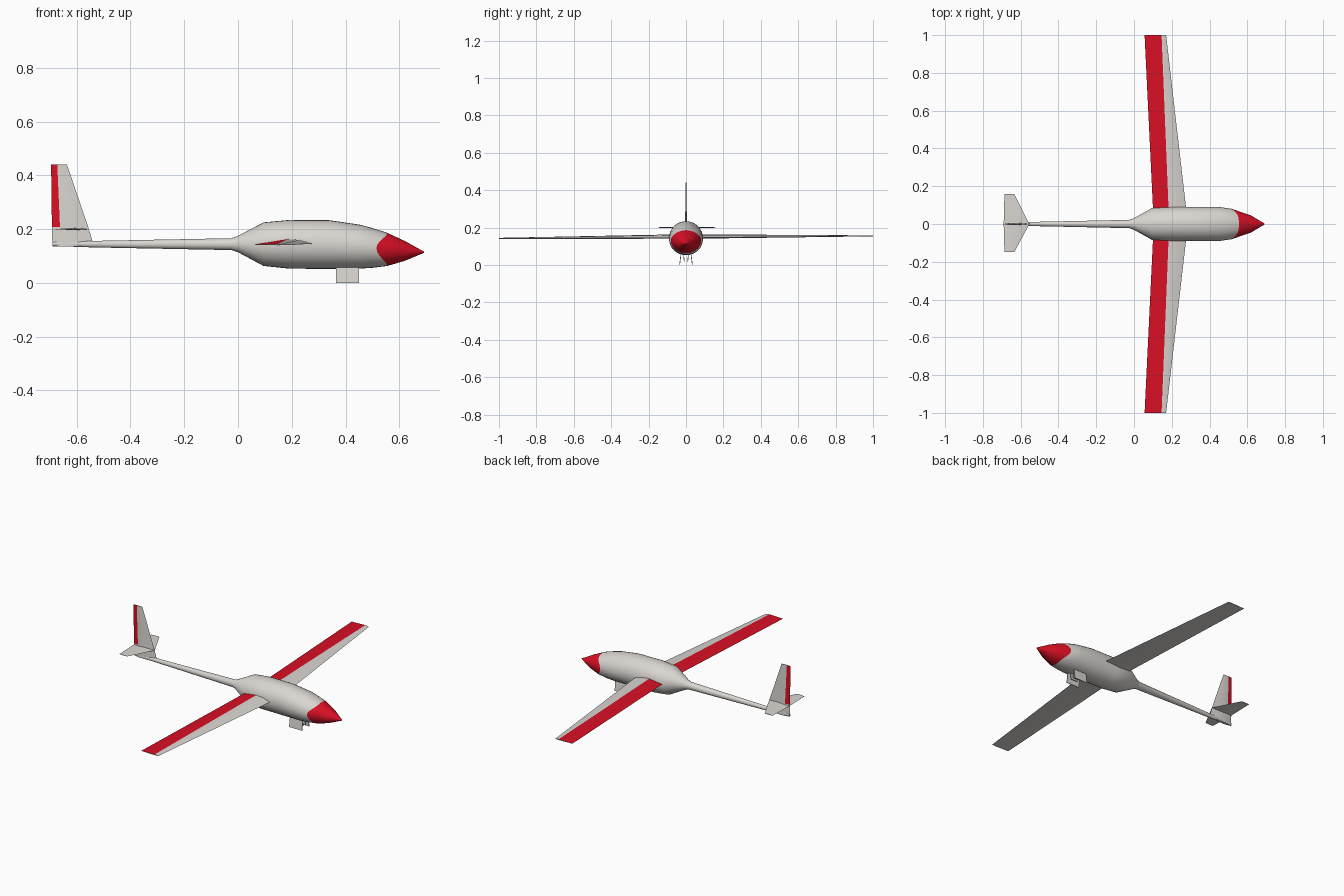
import bpy, bmesh, math

if "Cube" in bpy.data.objects:
    bpy.data.objects.remove(bpy.data.objects["Cube"])


def material(name, rgb):
    m = bpy.data.materials.new(name)
    m.diffuse_color = (*rgb, 1)
    m.use_nodes = True
    m.node_tree.nodes["Principled BSDF"].inputs["Base Color"].default_value = m.diffuse_color
    return m


MATS = [material("off_white", (0.70, 0.67, 0.64)), material("red", (0.70, 0.005, 0.018))]


def loft(name, sections, is_red=lambda s, k: False, angle=40):
    """Skin a list of equal-length closed sections, cap both ends."""
    bm = bmesh.new()
    rings = [[bm.verts.new(p) for p in sec] for sec in sections]
    n = len(rings[0])
    for s in range(len(rings) - 1):
        a, b = rings[s], rings[s + 1]
        for k in range(n):
            j = (k + 1) % n
            f = bm.faces.new((a[k], a[j], b[j], b[k]))
            f.material_index = int(is_red(s, k))
    bm.faces.new(rings[0])
    cap = bm.faces.new(rings[-1])
    cap.material_index = int(is_red(len(rings) - 2, 0) and n > 10)
    bmesh.ops.recalc_face_normals(bm, faces=bm.faces)
    me = bpy.data.meshes.new(name)
    bm.to_mesh(me)
    bm.free()
    for m in MATS:
        me.materials.append(m)
    ob = bpy.data.objects.new(name, me)
    bpy.context.collection.objects.link(ob)
    bpy.ops.object.select_all(action='DESELECT')
    bpy.context.view_layer.objects.active = ob
    ob.select_set(True)
    bpy.ops.object.shade_smooth_by_angle(angle=math.radians(angle))
    return ob


# fuselage stations: x, bottom z, top z, half width
STATIONS = [
    (-0.690, 0.137, 0.152, 0.006), (-0.540, 0.132, 0.156, 0.011),
    (-0.025, 0.122, 0.166, 0.022), (0.000, 0.114, 0.175, 0.031),
    (0.095, 0.063, 0.225, 0.084), (0.190, 0.053, 0.234, 0.091),
    (0.340, 0.052, 0.233, 0.091), (0.450, 0.053, 0.217, 0.090),
    (0.500, 0.056, 0.204, 0.084), (0.555, 0.063, 0.186, 0.073),
    (0.620, 0.082, 0.156, 0.045), (0.692, 0.112, 0.116, 0.002)]


def station(x):
    for a, b in zip(STATIONS, STATIONS[1:]):
        if x <= b[0]:
            t = (x - a[0]) / (b[0] - a[0])
            return [p + (q - p) * t for p, q in zip(a, b)]
    return STATIONS[-1]


def fuselage_ring(x0, spike=0.0, n=32):
    ring = []
    for i in range(n):
        a = 2 * math.pi * i / n
        x, lo, hi, w = station(x0 - spike * math.cos(a) ** 4)
        ring.append((x, w * math.cos(a), (lo + hi) / 2 + (hi - lo) / 2 * math.sin(a)))
    return ring


# the nose paint line sweeps back on the sides
rings = [fuselage_ring(s[0], 0.04 if s[0] in (0.5, 0.555) else 0) for s in STATIONS]
loft("fuselage", rings, lambda s, k: STATIONS[s][0] >= 0.555, 35)


# wings: red rear strip on the upper surface only
def wing_section(y, te, crest, le, z, th):
    return [(te, y, z), (crest, y, z + th), (crest + 0.5 * (le - crest), y, z + 0.75 * th),
            (le, y, z - 0.3 * th), (crest, y, z - 0.7 * th)]


for side, tip_z, name in ((1, 0.155, "left_wing"), (-1, 0.142, "right_wing")):
    loft(name, [wing_section(0.03 * side, 0.103, 0.185, 0.282, 0.150, 0.014),
                wing_section(side, 0.056, 0.146, 0.170, tip_z, 0.003)],
         lambda s, k: k == 0)


# tail fin with red rudder strip
def fin_section(z, te, hinge, le, th):
    mid = (hinge + le) / 2
    return [(te, 0, z), (hinge, th, z), (mid, th, z), (le, 0, z), (mid, -th, z), (hinge, -th, z)]


loft("tail_fin", [fin_section(0.135, -0.690, -0.655, -0.535, 0.008),
                  fin_section(0.208, -0.692, -0.662, -0.557, 0.005),
                  fin_section(0.440, -0.695, -0.672, -0.636, 0.002)],
     lambda s, k: s == 1 and k in (0, 5))


# horizontal stabiliser halves
def stab_section(y, te, le, th):
    mid = te + 0.6 * (le - te)
    return [(te, y, 0.2), (mid, y, 0.2 + th), (le, y, 0.2), (mid, y, 0.2 - th)]


for tip, name in ((0.158, "left_stabiliser"), (-0.148, "right_stabiliser")):
    loft(name, [stab_section(0, -0.690, -0.554, 0.004),
                stab_section(tip, -0.686, -0.633, 0.0015)])


# landing gear: splayed outer doors and shorter inner struts
def plate(name, x0, x1, top, bottom, th):
    def sec(y, z):
        return [(x0, y - th, z), (x1, y - th, z), (x1, y + th, z), (x0, y + th, z)]
    loft(name, [sec(*top), sec(*bottom)])


for side, name in ((1, "left"), (-1, "right")):
    plate(name + "_gear_door", 0.365, 0.450, (0.025 * side, 0.075), (0.034 * side, 0.0), 0.002)
    plate(name + "_gear_strut", 0.395, 0.440, (0.015 * side, 0.075), (0.009 * side, 0.015), 0.002)
